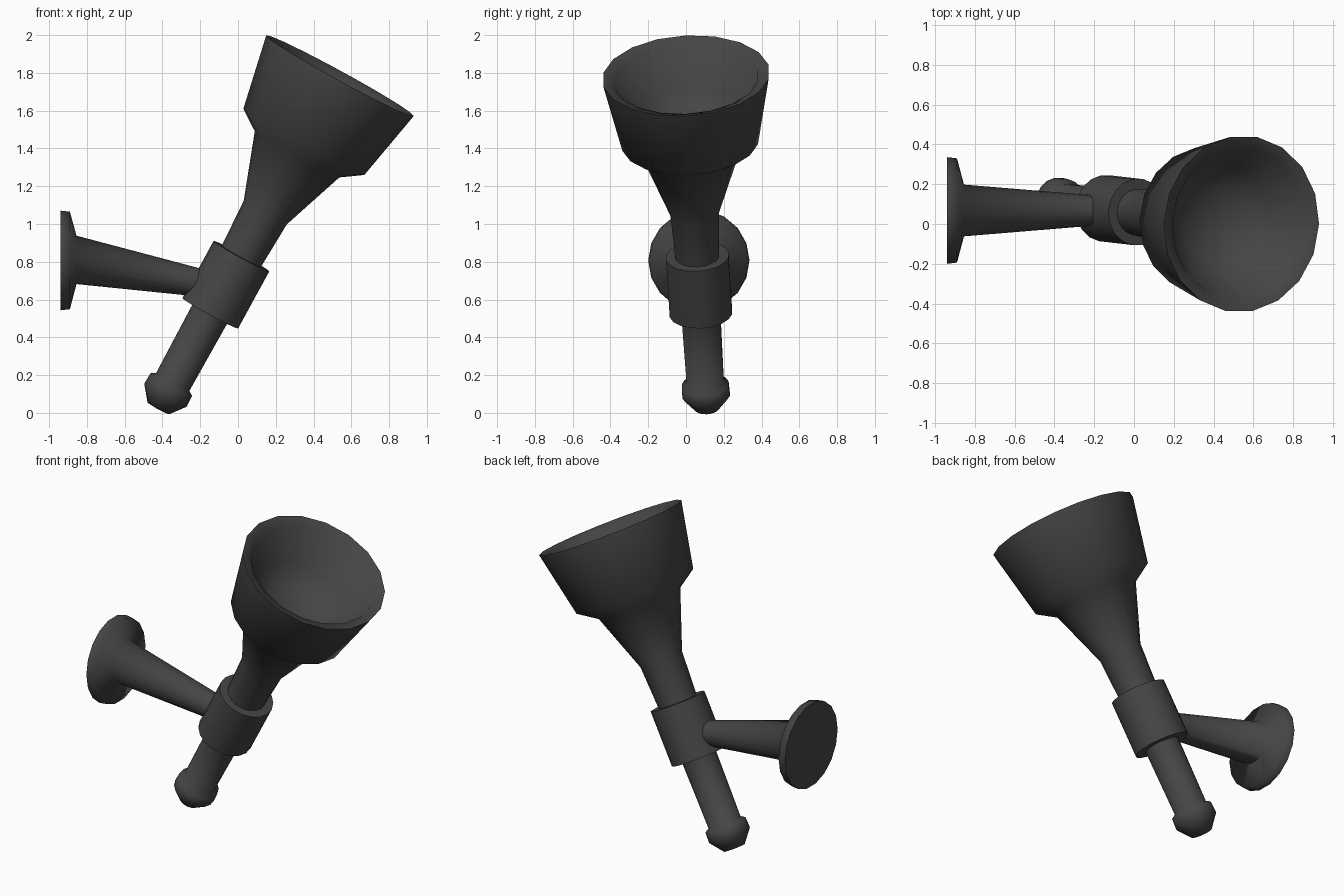
import bpy, bmesh, math
from mathutils import Vector, Matrix

if "Cube" in bpy.data.objects:
    bpy.data.objects.remove(bpy.data.objects["Cube"])

SIDES = 18
mat = bpy.data.materials.new("dark_iron")
mat.diffuse_color = (0.06, 0.06, 0.06, 1)
mat.use_nodes = True
mat.node_tree.nodes["Principled BSDF"].inputs["Base Color"].default_value = mat.diffuse_color


def lathe(name, rings, axes, angle):
    """Skin circular rings (centre, radius); radius 0 makes a pole, ends are capped."""
    u, v = axes
    bm = bmesh.new()
    loops = []
    for c, r in rings:
        n = SIDES if r > 0 else 1
        loops.append([bm.verts.new(c + u * r * math.cos(2 * math.pi * i / SIDES)
                                   + v * r * math.sin(2 * math.pi * i / SIDES)) for i in range(n)])
    for a, b in zip(loops, loops[1:]):
        for i in range(SIDES):
            j = (i + 1) % SIDES
            if len(a) == 1:
                bm.faces.new((a[0], b[j], b[i]))
            elif len(b) == 1:
                bm.faces.new((a[i], a[j], b[0]))
            else:
                bm.faces.new((a[i], a[j], b[j], b[i]))
    for end in (loops[0], loops[-1]):
        if len(end) > 1:
            bm.faces.new(end)
    bmesh.ops.recalc_face_normals(bm, faces=bm.faces)
    me = bpy.data.meshes.new(name)
    bm.to_mesh(me)
    bm.free()
    ob = bpy.data.objects.new(name, me)
    bpy.context.collection.objects.link(ob)
    me.materials.append(mat)
    bpy.ops.object.select_all(action='DESELECT')
    ob.select_set(True)
    bpy.context.view_layer.objects.active = ob
    bpy.ops.object.shade_smooth_by_angle(angle=math.radians(angle))
    return ob


# tilted torch axis, measured downward from the rim centre
rim = Vector((0.54, 0.0, 1.785))
axis = Vector((0.4785, -0.055, 0.876)).normalized()
side = axis.cross(Vector((0, 1, 0))).normalized()
tilted = (side, axis.cross(side))


def along(profile):
    return [(rim - axis * t, r) for t, r in profile]


# bowl, flared neck, handle and end knob in one turned profile
lathe("torch_body", along([
    (0.36, 0), (0.33, 0.17), (0.24, 0.29), (0.02, 0.385), (0.0, 0.445),
    (0.40, 0.365), (0.475, 0.255), (0.827, 0.13), (1.09, 0.118),
    (1.435, 0.105), (1.85, 0.10), (1.865, 0.125), (1.93, 0.128),
    (2.01, 0.065), (2.015, 0)]), tilted, 80)

# collar gripping the handle
lathe("collar", along([(1.09, 0.09), (1.09, 0.168), (1.435, 0.168), (1.435, 0.09)]), tilted, 50)

# wall plate and tapering arm
upright = (Vector((0, 1, 0)), Vector((0, 0, 1)))
lathe("wall_arm", [(Vector((x, 0.068, z)), r) for x, z, r in [
    (-0.94, 0.807, 0.268), (-0.89, 0.807, 0.262), (-0.855, 0.81, 0.13),
    (-0.2, 0.69, 0.076), (-0.12, 0.675, 0.07)]], upright, 80)
